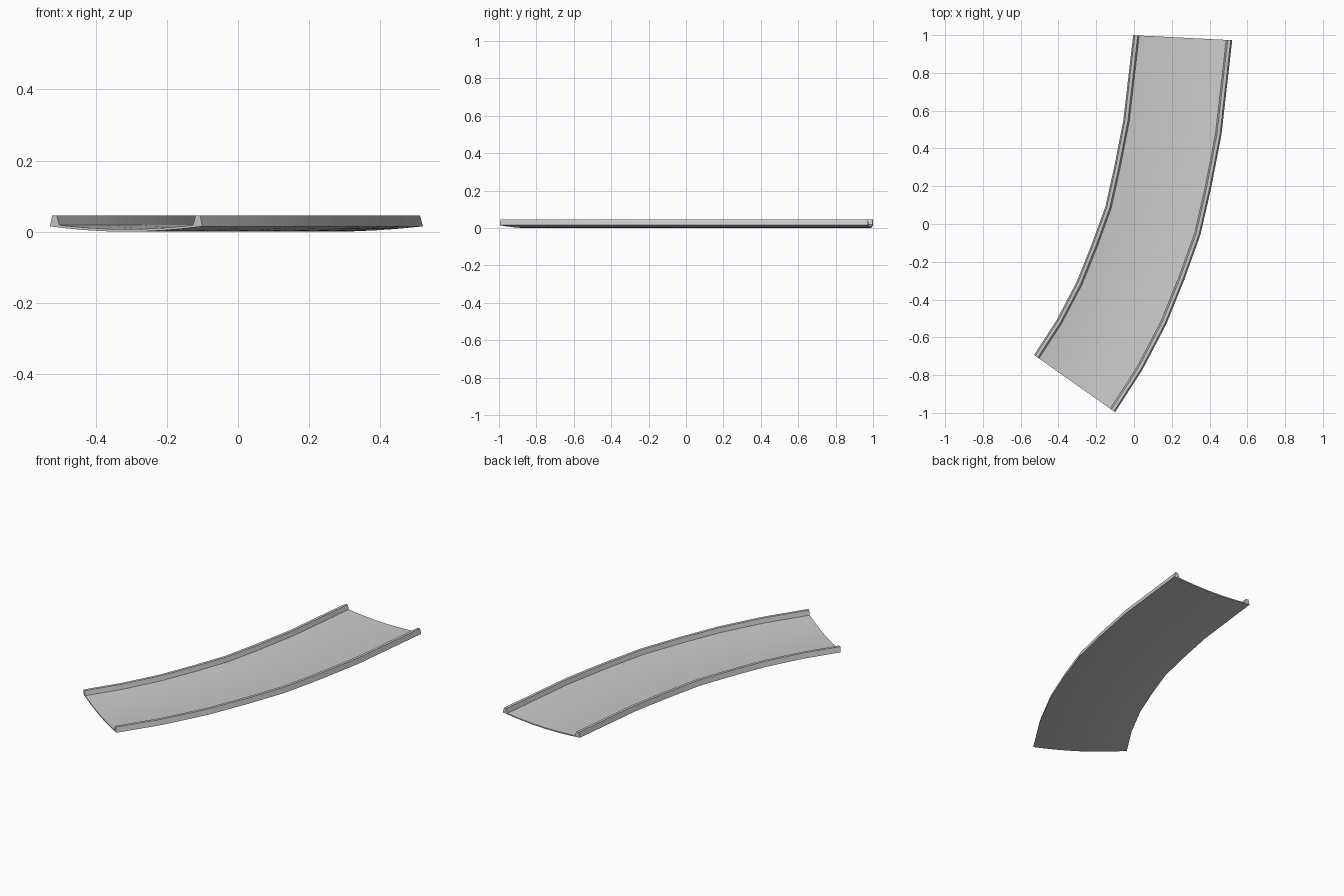
import bpy, bmesh, math

cube = bpy.data.objects.get("Cube")
if cube:
    bpy.data.objects.remove(cube)

grey = bpy.data.materials.new("plain grey")
grey.use_nodes = True
colour = (0.6, 0.6, 0.6, 1)
grey.diffuse_color = colour
grey.node_tree.nodes["Principled BSDF"].inputs["Base Color"].default_value = colour

WIDTH = 0.525
SAG = 0.015
THICK = 0.007

# Stations along the outer edge: x, y, turn in degrees
stations = [(0.52, 0.973, 2.9), (0.463, 0.473, 8.4), (0.41, 0.198, 12),
            (0.352, -0.056, 16.3), (0.267, -0.293, 21), (0.172, -0.528, 25),
            (0.045, -0.771, 30), (-0.1, -0.996, 35.2)]


def dish(u):
    """Height of the dished underside at distance u from the outer edge."""
    return SAG * (2 * u / WIDTH - 1) ** 2


# Closed cross-section: underside, inner rim, floor, outer rim
STEPS = 8
under = [(WIDTH * i / STEPS, dish(WIDTH * i / STEPS)) for i in range(STEPS + 1)]
rim = [(0.032, dish(0.032) + THICK), (0.024, 0.045), (0.008, 0.045)]
inner_rim = [(WIDTH - u, z) for u, z in reversed(rim)]
floor = [(u, z + THICK) for u, z in reversed(under[1:-1])]
section = under + inner_rim + floor + rim

# Sweep the section round the bend
bm = bmesh.new()
rings = []
for x, y, turn in stations:
    a = math.radians(turn)
    rings.append([bm.verts.new((x - u * math.cos(a), y + u * math.sin(a), z))
                  for u, z in section])
n = len(section)
for r, s in zip(rings, rings[1:]):
    for i in range(n):
        j = (i + 1) % n
        bm.faces.new((r[i], r[j], s[j], s[i]))
bm.faces.new(rings[0])
bm.faces.new(rings[-1])
bmesh.ops.recalc_face_normals(bm, faces=bm.faces)

mesh = bpy.data.meshes.new("curved_track")
bm.to_mesh(mesh)
bm.free()
mesh.materials.append(grey)
track = bpy.data.objects.new("curved_track", mesh)
bpy.context.collection.objects.link(track)
bpy.context.view_layer.objects.active = track
track.select_set(True)
bpy.ops.object.shade_smooth_by_angle(angle=math.radians(25))
